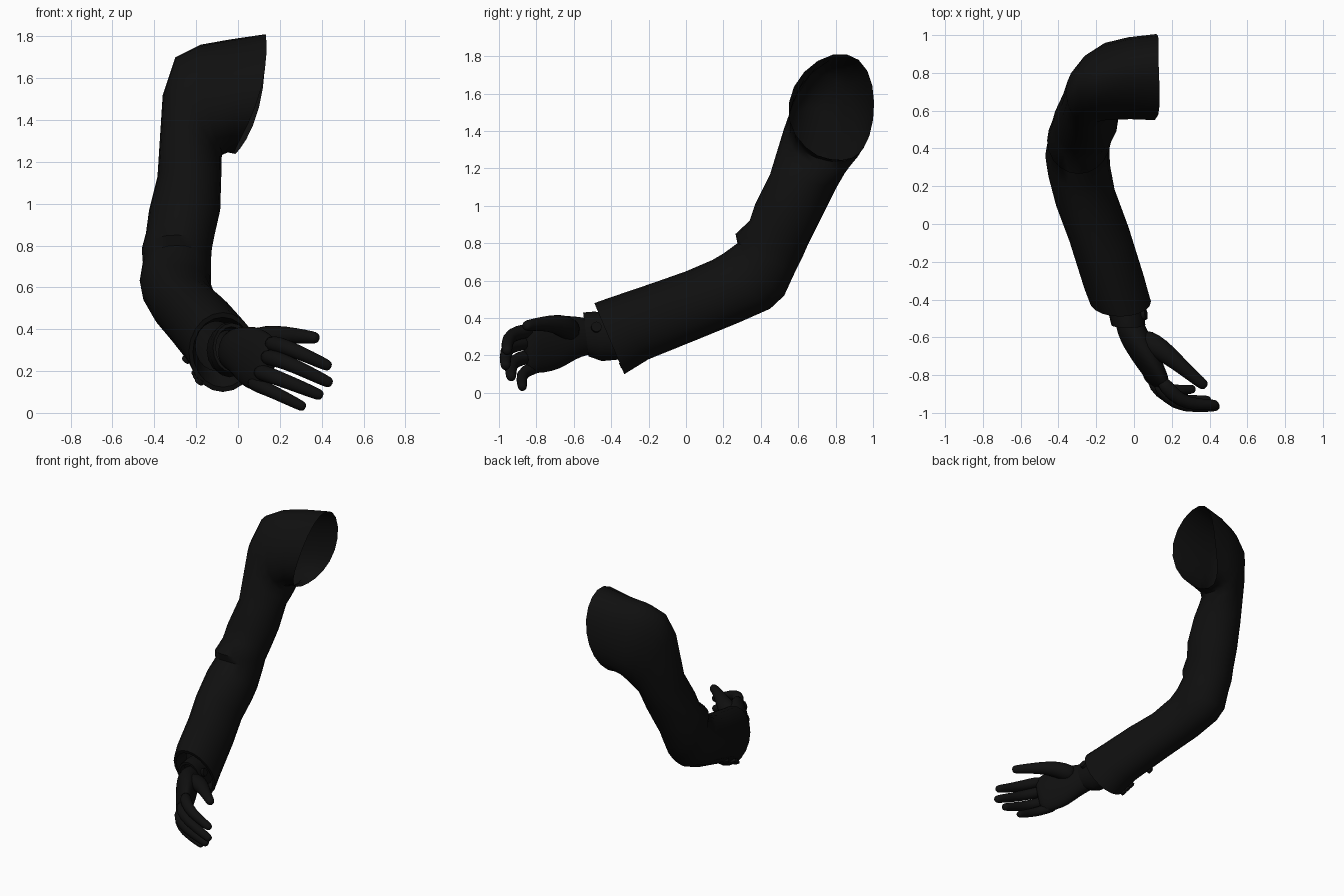
import bpy, bmesh, math
from mathutils import Vector as V

if "Cube" in bpy.data.objects:
    bpy.data.objects.remove(bpy.data.objects["Cube"])

black = bpy.data.materials.new("black_cloth")
black.diffuse_color = (0.005, 0.005, 0.005, 1)
black.use_nodes = True
black.node_tree.nodes["Principled BSDF"].inputs["Base Color"].default_value = black.diffuse_color


def finish(ob, angle=50):
    ob.data.materials.append(black)
    bpy.ops.object.select_all(action='DESELECT')
    ob.select_set(True)
    bpy.context.view_layer.objects.active = ob
    bpy.ops.object.shade_smooth_by_angle(angle=math.radians(angle))
    return ob


def ring_point(ring, a):
    # smooth closed section through outer, front, inner and back points
    o, f, i, b = ring
    return ((o + f + i + b) / 4 + (o - i) / 2 * math.cos(a)
            + (f - b) / 2 * math.sin(a) + (o + i - f - b) / 4 * math.cos(2 * a))


def loft(name, rings, sides=16, cap=False, subdiv=0, angle=50):
    bm = bmesh.new()
    rows = [[bm.verts.new(ring_point(r, 2 * math.pi * k / sides)) for k in range(sides)]
            for r in rings]
    for a, b in zip(rows, rows[1:]):
        for k in range(sides):
            n = (k + 1) % sides
            bm.faces.new((a[k], b[k], b[n], a[n]))
    if cap:
        bm.faces.new(rows[0])
        bm.faces.new(rows[-1][::-1])
    me = bpy.data.meshes.new(name)
    bm.to_mesh(me)
    bm.free()
    ob = bpy.data.objects.new(name, me)
    bpy.context.collection.objects.link(ob)
    finish(ob, angle)
    if subdiv:
        m = ob.modifiers.new("smooth", 'SUBSURF')
        m.levels = m.render_levels = subdiv
    return ob


def arm_ring(xl, xr, yf, zf, yb, zb):
    xm, ym, zm = (xl + xr) / 2, (yf + yb) / 2, (zf + zb) / 2
    return [V((xl, ym, zm)), V((xm, yf, zf)), V((xr, ym, zm)), V((xm, yb, zb))]


def shrink(ring, s, shift):
    c = sum(ring, V()) / 4
    return [c + (p - c) * s + V(shift) for p in ring]


def oval(c, u, v, ru, rv):
    return [c + u * ru, c + v * rv, c - u * ru, c - v * rv]


def tube(name, pts, radii, sides=10):
    # rounded finger along a bent path
    pts = [V(p) for p in pts]
    rings = []
    for n, (p, r) in enumerate(zip(pts, radii)):
        d = (pts[min(n + 1, len(pts) - 1)] - pts[max(n - 1, 0)]).normalized()
        u = (V((0, 0, 1)) - d * d.z).normalized()
        v = u.cross(d)
        rings.append(oval(p, u, v, r, r))
    for step, s in ((0.55, 0.85), (0.95, 0.45)):
        rings.append(oval(pts[-1] + d * r * step, u, v, r * s, r * s))
    return loft(name, rings, sides, cap=True, subdiv=1, angle=180)


def disc(name, pos, normal, radius, depth):
    bpy.ops.mesh.primitive_cylinder_add(vertices=12, radius=radius, depth=depth, location=pos)
    ob = bpy.context.object
    ob.name = name
    ob.rotation_euler = V(normal).to_track_quat('Z', 'Y').to_euler()
    return finish(ob, 40)


# Sleeve: open shoulder, elbow fold, hem turned inside
shoulder = [
    [(.13, .86, 1.81), (.11, .55, 1.55), (-.02, .78, 1.24), (.10, 1.0, 1.46)],
    [(-.04, .84, 1.785), (-.02, .555, 1.5), (-.05, .77, 1.25), (-.03, .985, 1.42)],
    [(-.18, .80, 1.76), (-.15, .55, 1.46), (-.075, .76, 1.24), (-.14, .96, 1.38)],
    [(-.30, .76, 1.70), (-.20, .54, 1.42), (-.08, .73, 1.21), (-.20, .91, 1.31)],
    [(-.36, .70, 1.52), (-.22, .51, 1.35), (-.08, .68, 1.17), (-.22, .86, 1.22)],
]
arm = [
    (-.385, -.08, .45, 1.17, .80, 1.09),
    (-.425, -.085, .37, 1.01, .72, .93),
    (-.44, -.11, .34, .92, .655, .80),
    (-.46, -.125, .265, .85, .62, .72),
    (-.455, -.13, .275, .80, .58, .64),
    (-.47, -.13, .20, .745, .525, .52),
    (-.46, -.125, .14, .71, .45, .45),
    (-.42, -.095, .0, .65, .28, .375),
    (-.35, -.02, -.17, .59, .06, .285),
    (-.27, .06, -.42, .505, -.20, .18),
    (-.235, .09, -.49, .48, -.33, .10),
]
rings = [[V(p) for p in r] for r in shoulder] + [arm_ring(*r) for r in arm]
hem = rings[-1]
loft("sleeve", rings + [shrink(hem, .88, (0, 0, 0)), shrink(hem, .62, (-.03, .1, .03))], 20)

# Sleeve buttons along the outer seam
for k in range(4):
    t = .12 + k * .25
    sec = [a.lerp(b, t) for a, b in zip(rings[-2], rings[-1])]
    if k == 0:
        sec = [a.lerp(b, .6) for a, b in zip(rings[-3], rings[-2])]
    p = ring_point(sec, -math.radians(50))
    disc("sleeve_button", p, p - sum(sec, V()) / 4, .022, .026)

# Shirt cuff with its link
cuff = [arm_ring(*r) for r in (
    (-.15, .045, -.38, .42, -.34, .18),
    (-.135, .055, -.49, .435, -.45, .17),
    (-.12, .06, -.55, .43, -.52, .195))]
loft("shirt_cuff", cuff + [shrink(cuff[-1], .85, (0, 0, 0)),
                           shrink(cuff[-1], .7, (-.02, .06, 0))], 16)
disc("cuff_link", (.05, -.48, .35), (1, .1, .3), .028, .03)

# Palm: oval sections from wrist to knuckles
path = [((-.05, -.46, .30), .09, .07), ((-.02, -.55, .305), .105, .078),
        ((.01, -.61, .295), .12, .078), ((.055, -.69, .27), .15, .072),
        ((.10, -.77, .25), .15, .06), ((.135, -.83, .235), .135, .05),
        ((.155, -.86, .225), .115, .03)]
d = V((.53, -.83, -.15)).normalized()
palm = []
for n, (c, h, t) in enumerate(path):
    lean = min(1, n / 4)
    w = V((.25 * lean, -.12 * lean, 1))
    w = (w - d * w.dot(d)).normalized()
    palm.append(oval(V(c), w, w.cross(d), h, t))
loft("palm", palm, 16, cap=True, subdiv=1, angle=180)

# Fingers: knuckle, bend, middle, tip
fingers = {
    "index_finger": [(.14, -.82, .335), (.20, -.90, .325), (.28, -.955, .295), (.42, -.957, .23)],
    "middle_finger": [(.12, -.83, .27), (.18, -.92, .26), (.26, -.967, .23), (.425, -.965, .15)],
    "ring_finger": [(.09, -.81, .20), (.14, -.89, .185), (.22, -.94, .155), (.38, -.935, .09)],
    "little_finger": [(.06, -.77, .15), (.10, -.83, .13), (.17, -.885, .10), (.30, -.875, .035)],
}
for name, pts in fingers.items():
    s = .9 if name == "little_finger" else 1
    tube(name, pts, [.042 * s, .041 * s, .037 * s, .030 * s])
tube("thumb", [(.03, -.60, .32), (.10, -.64, .35), (.18, -.69, .37), (.28, -.78, .37), (.36, -.845, .36)],
     [.06, .068, .054, .038, .032])
